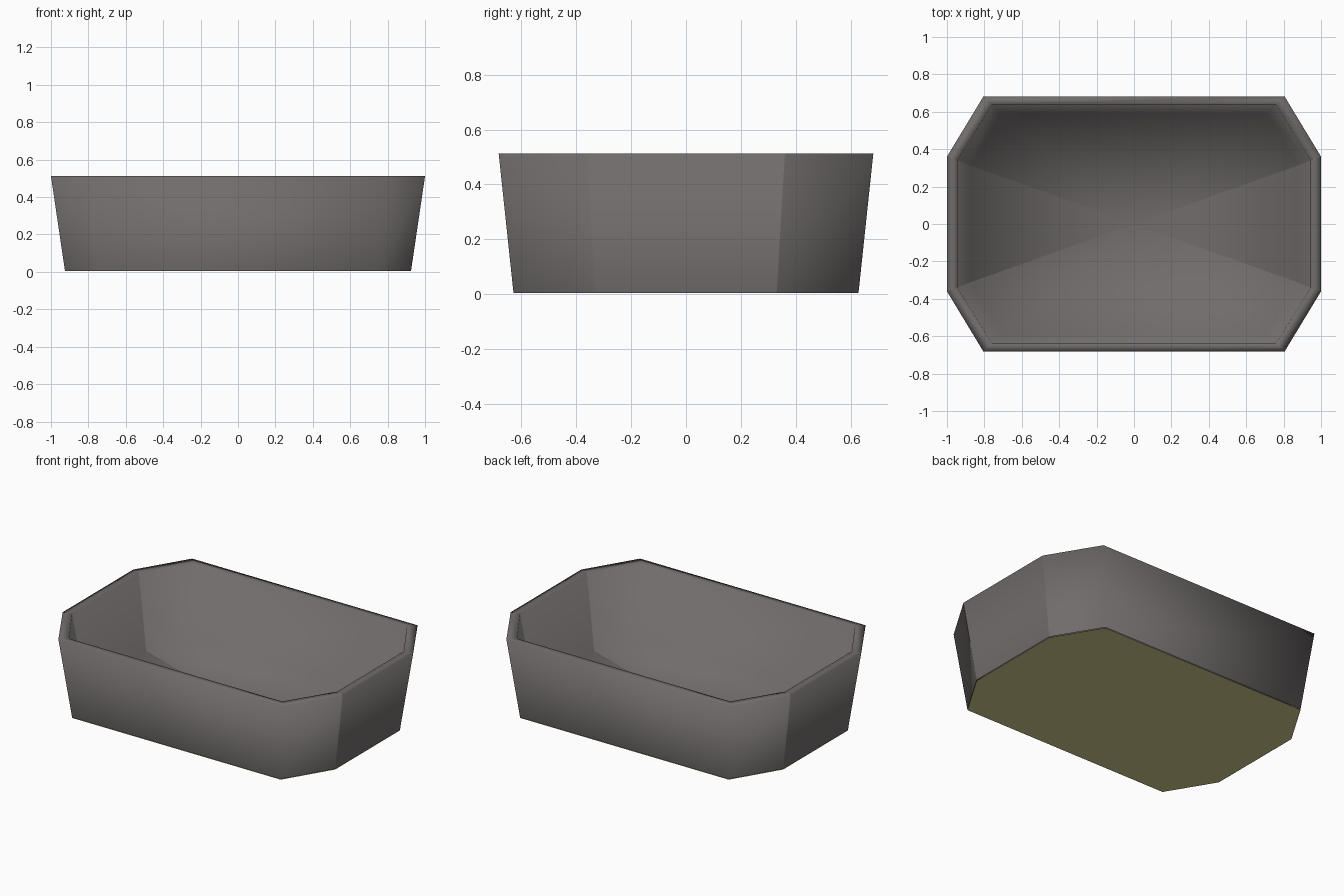
import bpy, bmesh

if "Cube" in bpy.data.objects:
    bpy.data.objects.remove(bpy.data.objects["Cube"])


def material(name, rgb):
    m = bpy.data.materials.new(name)
    m.diffuse_color = (*rgb, 1)
    m.use_nodes = True
    m.node_tree.nodes["Principled BSDF"].inputs["Base Color"].default_value = m.diffuse_color
    return m


def octagon(bm, ex, ey, cx, cy, z):
    """Ring of a chamfered rectangle: ends at x=ex (half width ey), sides at y=cy (half length cx)."""
    pts = [(ex, -ey), (ex, ey), (cx, cy), (-cx, cy),
           (-ex, ey), (-ex, -ey), (-cx, -cy), (cx, -cy)]
    return [bm.verts.new((x, y, z)) for x, y in pts]


def finish(bm, name, mat):
    me = bpy.data.meshes.new(name)
    bm.to_mesh(me)
    bm.free()
    me.materials.append(mat)
    ob = bpy.data.objects.new(name, me)
    bpy.context.collection.objects.link(ob)
    return ob


BASE = (0.925, 0.33, 0.745, 0.628)
stone = material("warm grey", (0.165, 0.15, 0.149))
olive = material("pale olive underside", (0.65, 0.61, 0.27))

# tub: outer wall, rim, inner wall and floor fan
bm = bmesh.new()
rings = [octagon(bm, *BASE, 0.004),
         octagon(bm, 1.0, 0.36, 0.805, 0.682, 0.512),
         octagon(bm, 0.945, 0.34, 0.76, 0.637, 0.512),
         octagon(bm, 0.875, 0.312, 0.705, 0.59, 0.04)]
for a, b in zip(rings, rings[1:]):
    for i in range(8):
        j = (i + 1) % 8
        bm.faces.new((a[i], a[j], b[j], b[i]))
centre = bm.verts.new((0, 0, 0.04))
for i in range(8):
    bm.faces.new((rings[-1][i], rings[-1][(i + 1) % 8], centre))
for f in bm.faces:
    f.smooth = True
# creases run from the end corners over the rim to the floor centre
for i in (0, 1, 4, 5):
    path = [r[i] for r in rings] + [centre]
    for a, b in zip(path, path[1:]):
        bm.edges.get((a, b)).smooth = False
finish(bm, "tub", stone)

# flat underside plate
bm = bmesh.new()
bm.faces.new(reversed(octagon(bm, *BASE, 0.0)))
finish(bm, "underside", olive)
